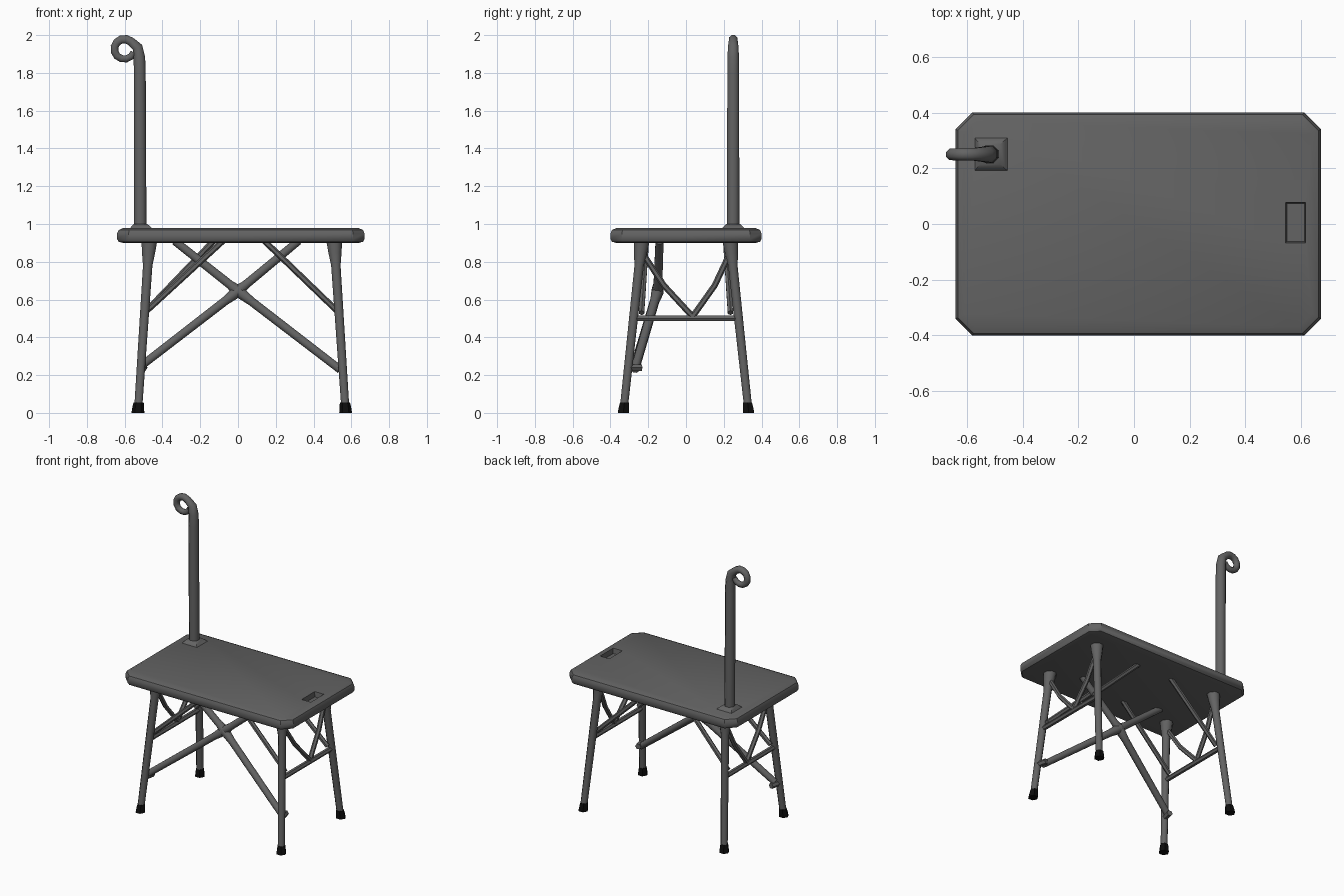
import bpy, bmesh, math
from mathutils import Vector

old = bpy.data.objects.get("Cube")
if old:
    bpy.data.objects.remove(old)


def material(name, value):
    m = bpy.data.materials.new(name)
    m.use_nodes = True
    colour = (value, value, value, 1)
    m.diffuse_color = colour
    m.node_tree.nodes["Principled BSDF"].inputs["Base Color"].default_value = colour
    return m


GREY = material("dark grey", 0.125)
BLACK = material("black rubber", 0.004)


def loft(name, rings, mat, angle=50):
    """Skin a list of equal rings and cap both ends."""
    bm = bmesh.new()
    rows = [[bm.verts.new(p) for p in ring] for ring in rings]
    n = len(rows[0])
    for a, b in zip(rows, rows[1:]):
        for i in range(n):
            j = (i + 1) % n
            bm.faces.new((a[i], a[j], b[j], b[i]))
    bm.faces.new(rows[0][::-1])
    bm.faces.new(rows[-1])
    bmesh.ops.recalc_face_normals(bm, faces=bm.faces)
    mesh = bpy.data.meshes.new(name)
    bm.to_mesh(mesh)
    bm.free()
    mesh.materials.append(mat)
    ob = bpy.data.objects.new(name, mesh)
    bpy.context.collection.objects.link(ob)
    bpy.ops.object.select_all(action='DESELECT')
    ob.select_set(True)
    bpy.context.view_layer.objects.active = ob
    bpy.ops.object.shade_smooth_by_angle(angle=math.radians(angle))
    return ob


def tube(name, points, radii, mat=GREY, sides=8, level=False, side=Vector((0, 1, 0))):
    """Sweep a round section along points; level keeps the rings horizontal."""
    pts = [Vector(p) for p in points]
    rings = []
    for k, p in enumerate(pts):
        t = (pts[min(k + 1, len(pts) - 1)] - pts[max(k - 1, 0)]).normalized()
        if level:
            t = Vector((0, 0, 1))
        u = (side - t * side.dot(t)).normalized()
        v = t.cross(u)
        ring = []
        for i in range(sides):
            a = 2 * math.pi * (i + 0.5) / sides
            ring.append(p + (u * math.cos(a) + v * math.sin(a)) * radii[k])
        rings.append(ring)
    return loft(name, rings, mat)


# Tabletop: clipped-corner slab with rounded rim
def slab_ring(inset, z):
    x0, x1, y = -0.64 + inset, 0.67 - inset, 0.4 - inset
    c = 0.06 - inset * 0.4
    return [(x0 + c, -y, z), (x1 - c, -y, z), (x1, -y + c, z), (x1, y - c, z),
            (x1 - c, y, z), (x0 + c, y, z), (x0, y - c, z), (x0, -y + c, z)]


rim = [(0.03, 0.9), (0.008, 0.906), (0, 0.92), (0, 0.95), (0.008, 0.968), (0.03, 0.978)]
top = loft("tabletop", [slab_ring(i, z) for i, z in rim], GREY, 40)


# Recessed hand grip near the left end
def box_ring(cx, cy, hx, hy, z):
    return [(cx - hx, cy - hy, z), (cx + hx, cy - hy, z), (cx + hx, cy + hy, z), (cx - hx, cy + hy, z)]


cutter = loft("grip_cutter", [box_ring(0.58, 0.005, 0.032, 0.068, 0.943),
                              box_ring(0.58, 0.005, 0.038, 0.076, 1.0)], GREY)
cutter.hide_render = True
cutter.hide_set(True)
cut = top.modifiers.new("grip", 'BOOLEAN')
cut.operation = 'DIFFERENCE'
cut.object = cutter
bpy.context.view_layer.objects.active = top
bpy.ops.object.modifier_apply(modifier="grip")
bpy.data.objects.remove(cutter)


# Legs
def leg_at(sx, sy, z):
    t = 1 - z / 0.9
    x = 0.51 + 0.06 * t if sx > 0 else -0.47 - 0.06 * t
    return Vector((x, sy * (0.235 + 0.097 * t), z))


for sx, xname in ((-1, "right"), (1, "left")):
    for sy, yname in ((-1, "front"), (1, "back")):
        tag = f"{yname}_{xname}"
        heights = (0.04, 0.78, 0.85, 0.91)
        tube(tag + "_leg", [leg_at(sx, sy, z) for z in heights],
             (0.023, 0.027, 0.038, 0.045), level=True)
        tube(tag + "_foot", [leg_at(sx, sy, z) for z in (0, 0.03, 0.055)],
             (0.034, 0.031, 0.027), BLACK, 6, level=True)
        # Thin stay from the leg to the tabletop
        inner = 0.14 if sx > 0 else (-0.08 if sy < 0 else -0.13)
        low = leg_at(sx, sy, 0.53)
        low.y = sy * 0.235
        tube(tag + "_stay", [low, (inner, sy * 0.21, 0.91)], (0.016, 0.016), sides=6)

    # End frame: crossbar and V struts
    a, b = leg_at(sx, -1, 0.5), leg_at(sx, 1, 0.5)
    tube(xname + "_crossbar", [a, b], (0.017, 0.017), sides=6, side=Vector((0, 0, 1)))
    foot = Vector((a.x, 0.035, 0.51))
    for sy, yname in ((-1, "front"), (1, "back")):
        head = leg_at(sx, sy, 0.86)
        mid = (foot + head) / 2 + Vector((0, sy * 0.015, -0.01))
        tube(f"{yname}_{xname}_strut", [foot, mid, head], (0.016, 0.016, 0.016),
             sides=6, side=Vector((1, 0, 0)))

# Crossed braces at the front, bent at the crossing
hub = (0, -0.15, 0.645)
for name, low, high in (("rising_brace", (-0.505, -0.27, 0.255), (0.32, -0.14, 0.91)),
                        ("falling_brace", (0.54, -0.27, 0.23), (-0.335, -0.14, 0.91))):
    mids = [Vector(hub).lerp(Vector(end), 0.13) for end in (low, high)]
    tube(name, [low, mids[0], hub, mids[1], high], (0.023, 0.025, 0.034, 0.025, 0.023))
for sx, name in ((-1, "right_brace_pin"), (1, "left_brace_pin")):
    p = leg_at(sx, -1, 0.24)
    tube(name, [p, (p.x - sx * 0.015, -0.235, 0.24)], (0.02, 0.02), sides=6, side=Vector((0, 0, 1)))

# Upright post ending in a tapering curled loop
cx, cz, r = -0.602, 1.926, 0.053
path = [(-0.517, 0.25, 0.97), (-0.52, 0.25, 1.8), (-0.522, 0.25, 1.88), (-0.532, 0.25, 1.935)]
radii = [0.035, 0.034, 0.033, 0.03]
for k in range(11):
    a = math.radians(50 + k * 29)
    path.append((cx + r * math.cos(a), 0.25, cz + r * math.sin(a)))
    radii.append(0.025 - 0.0006 * k)
tube("post_with_loop", path, radii)

# Post socket on the tabletop
loft("post_socket", [box_ring(-0.512, 0.25, 0.062, 0.062, 0.974),
                     box_ring(-0.514, 0.25, 0.052, 0.052, 0.985),
                     box_ring(-0.516, 0.25, 0.036, 0.036, 1.0)], GREY)
